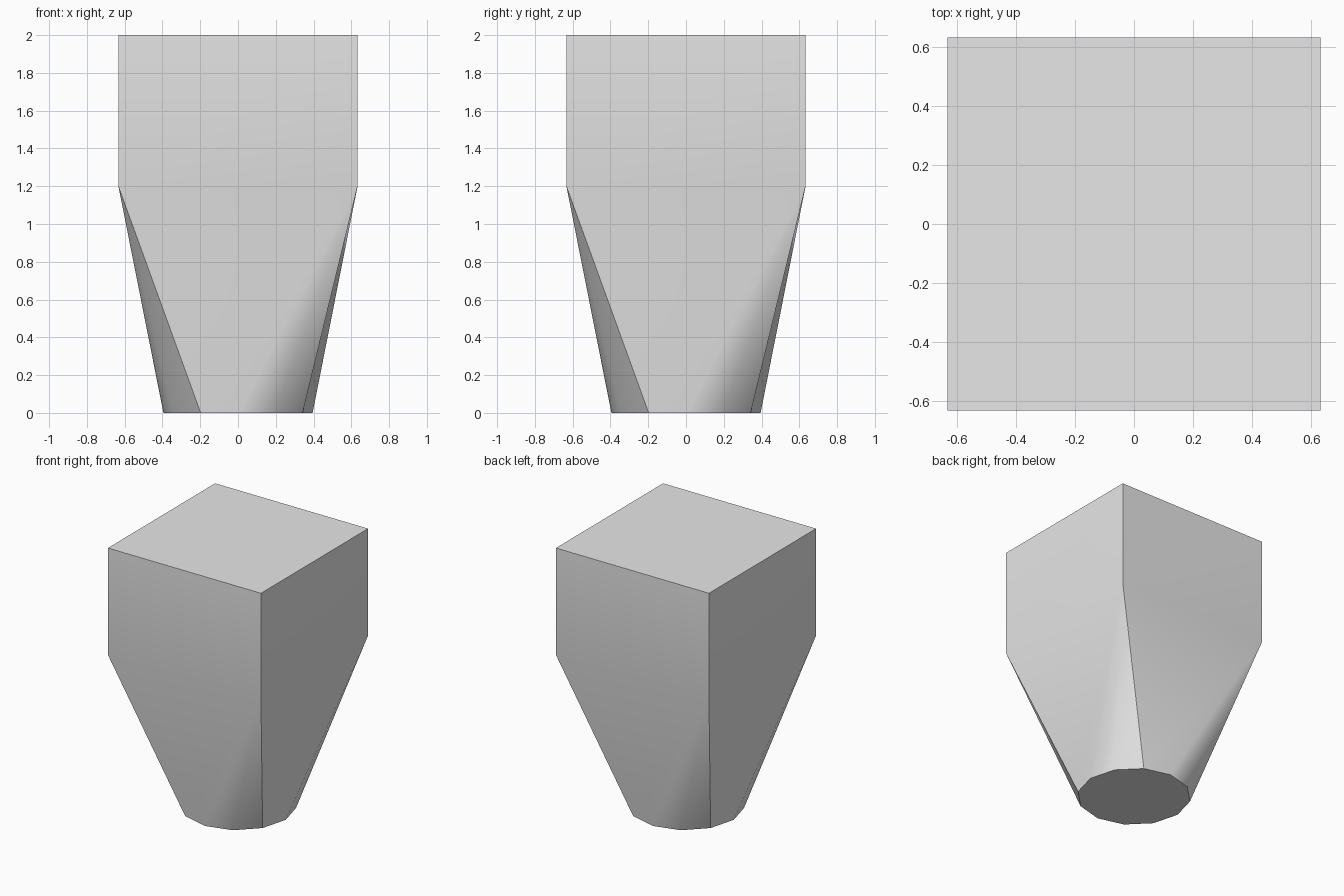
import bpy, bmesh, math

cube = bpy.data.objects.get("Cube")
if cube:
    bpy.data.objects.remove(cube, do_unlink=True)

HALF = 0.633      # half width of the square block
RADIUS = 0.395    # radius of the round foot
SHOULDER = 1.2    # height where the taper meets the block
TOP = 2.0
SIDES = 12

# Plain grey material
grey = bpy.data.materials.new("light_grey")
grey.use_nodes = True
colour = (0.8, 0.8, 0.8, 1)
grey.diffuse_color = colour
grey.node_tree.nodes["Principled BSDF"].inputs["Base Color"].default_value = colour

bm = bmesh.new()


def square(z):
    """Corner ring, anticlockwise from the front right corner."""
    return [bm.verts.new((sx * HALF, sy * HALF, z))
            for sx, sy in ((-1, -1), (1, -1), (1, 1), (-1, 1))]


upper = square(TOP)
shoulder = square(SHOULDER)
foot = []
for i in range(SIDES):
    a = math.radians(-120) + math.tau * i / SIDES
    foot.append(bm.verts.new((RADIUS * math.cos(a), RADIUS * math.sin(a), 0)))

for k in range(4):
    a, b = shoulder[k], shoulder[(k + 1) % 4]
    p, q, r, s = (foot[(3 * k + j) % SIDES] for j in range(4))
    # Block wall
    bm.faces.new((a, b, upper[(k + 1) % 4], upper[k]))
    # Tapering side panel
    bm.faces.new((a, p, b))
    bm.faces.new((b, p, q))
    # Corner fan
    bm.faces.new((b, q, r))
    bm.faces.new((b, r, s))

# End caps
bm.faces.new(upper)
bm.faces.new(foot[::-1])
bmesh.ops.recalc_face_normals(bm, faces=bm.faces)

mesh = bpy.data.meshes.new("square_to_round_block")
bm.to_mesh(mesh)
bm.free()
mesh.materials.append(grey)
block = bpy.data.objects.new("square_to_round_block", mesh)
bpy.context.collection.objects.link(block)

# Soft taper with crisp block edges
bpy.ops.object.select_all(action='DESELECT')
block.select_set(True)
bpy.context.view_layer.objects.active = block
bpy.ops.object.shade_smooth_by_angle(angle=math.radians(38))
